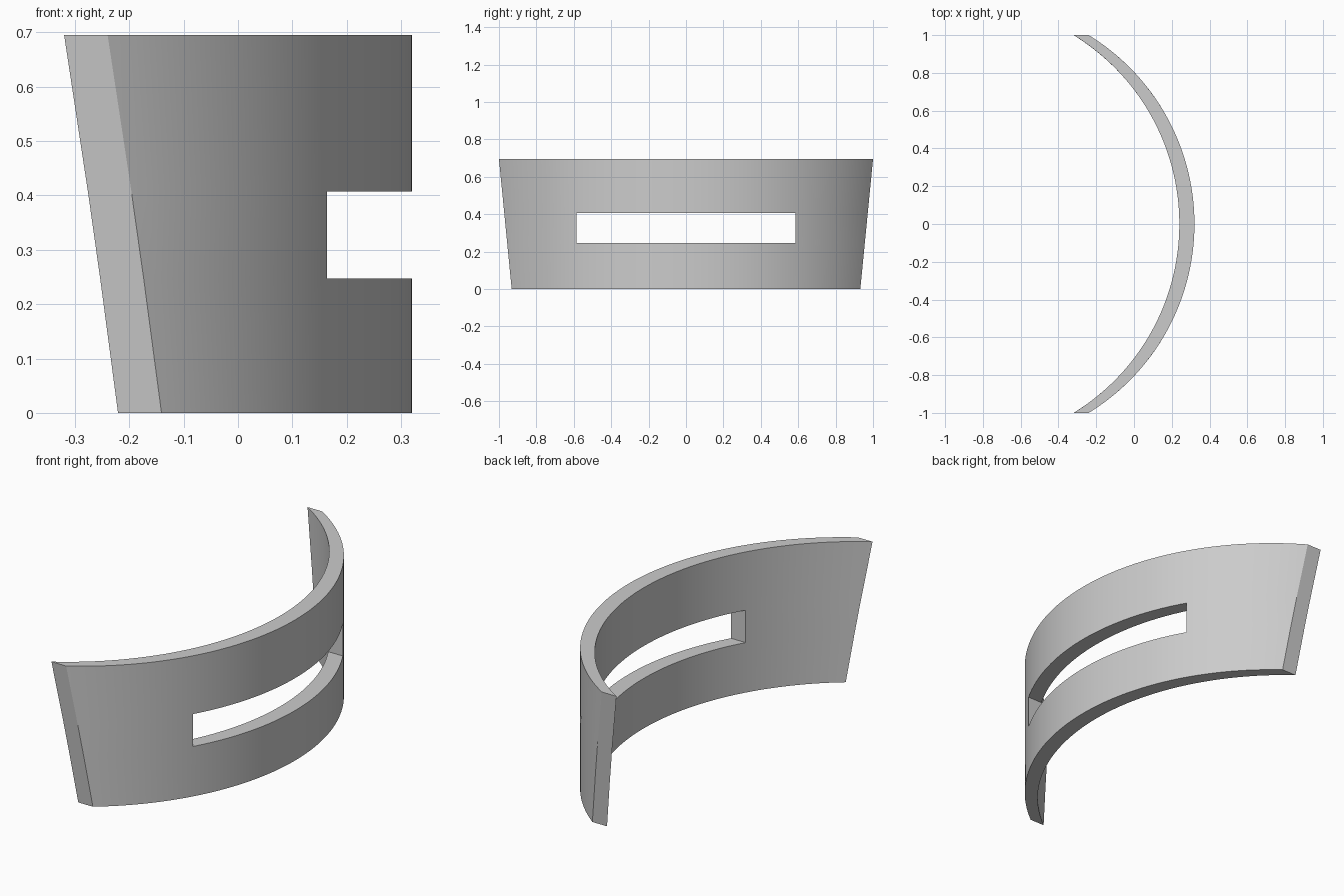
import bpy, bmesh, math

cube = bpy.data.objects.get("Cube")
if cube:
    bpy.data.objects.remove(cube, do_unlink=True)

RADIUS = 1.173       # curvature of the band
APEX = 0.32          # outermost x of the band
DEPTH = 0.08         # wall thickness along x
HEIGHT = 0.695
SLOT_HALF = 0.585
SLOT_Z = (0.247, 0.407)
END_BOTTOM, END_TOP = 0.932, 1.0

grey = bpy.data.materials.new("light_grey")
grey.use_nodes = True
colour = (0.6, 0.6, 0.6, 1)
grey.diffuse_color = colour
grey.node_tree.nodes["Principled BSDF"].inputs["Base Color"].default_value = colour


def arc_x(y):
    return APEX - RADIUS + math.sqrt(RADIUS ** 2 - y ** 2)


def row(z, inner=48, outer=20):
    """Y positions along one level: even over the slot, flaring to the slanted ends."""
    end = END_BOTTOM + (END_TOP - END_BOTTOM) * z / HEIGHT
    middle = [SLOT_HALF * (2 * i / inner - 1) for i in range(inner + 1)]
    side = [SLOT_HALF + (end - SLOT_HALF) * i / outer for i in range(1, outer + 1)]
    return [-y for y in reversed(side)] + middle + side


# Outer sheet of the curved band, with the slot left open
bm = bmesh.new()
rows = [[bm.verts.new((arc_x(y), y, z)) for y in row(z)]
        for z in (0, *SLOT_Z, HEIGHT)]
for level, (low, high) in enumerate(zip(rows, rows[1:])):
    for i in range(len(low) - 1):
        centre = (low[i].co.y + low[i + 1].co.y) / 2
        if level == 1 and abs(centre) < SLOT_HALF:
            continue
        bm.faces.new((low[i], low[i + 1], high[i + 1], high[i]))

# Give the band its thickness by sweeping straight back along x
swept = bmesh.ops.extrude_face_region(bm, geom=bm.faces[:], use_keep_orig=True)
moved = [g for g in swept["geom"] if isinstance(g, bmesh.types.BMVert)]
bmesh.ops.translate(bm, verts=moved, vec=(-DEPTH, 0, 0))
bmesh.ops.recalc_face_normals(bm, faces=bm.faces[:])

mesh = bpy.data.meshes.new("curved_slotted_band")
bm.to_mesh(mesh)
bm.free()
mesh.materials.append(grey)
band = bpy.data.objects.new("curved_slotted_band", mesh)
bpy.context.collection.objects.link(band)

# Smooth the curve, keep the rims crisp
bpy.ops.object.select_all(action="DESELECT")
band.select_set(True)
bpy.context.view_layer.objects.active = band
bpy.ops.object.shade_smooth_by_angle(angle=math.radians(30))
